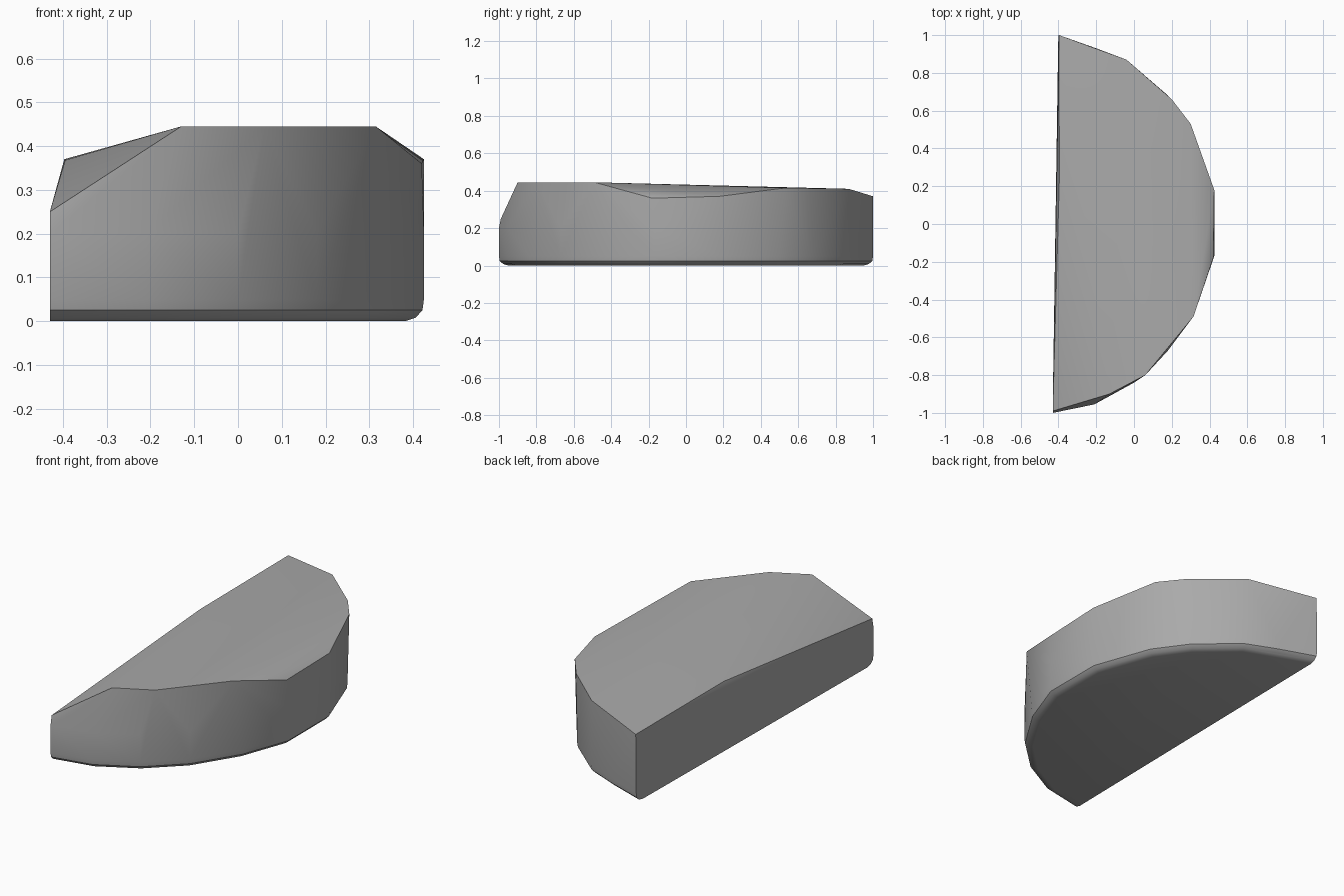
import bpy
import bmesh
import math
from mathutils import Vector

default_cube = bpy.data.objects.get("Cube")
if default_cube:
    bpy.data.objects.remove(default_cube, do_unlink=True)


def flat_material(name, value):
    material = bpy.data.materials.new(name)
    material.use_nodes = True
    colour = (value, value, value, 1)
    material.diffuse_color = colour
    material.node_tree.nodes["Principled BSDF"].inputs["Base Color"].default_value = colour
    return material


# Half-round footprint, running from the front tip round to the back tip
outline = [(-.43, -1), (-.21, -.955), (.0, -.84), (.18, -.67), (.33, -.43), (.425, -.17),
           (.425, .18), (.31, .5), (.18, .68), (-.03, .86), (-.2, .93), (-.4, 1)]

# Chipped upper rim, ending with the kink along the split side
rim = [(-.43, -.99, .25), (-.13, -.9, .445), (.06, -.8, .445), (.315, -.49, .445),
       (.42, -.18, .36), (.425, .18, .37), (.3, .53, .415), (.2, .66, .413),
       (-.04, .87, .41), (-.397, 1, .37), (-.395, .24, .368)]

# Rounded foot as height and inset pairs, then the upright wall
levels = [(0, .05), (.008, .022), (.025, .004), (.05, 0), (.2, 0)]
split_side = Vector((-.43, 0))


def ring(height, inset):
    for corner in outline:
        flat = split_side + (Vector(corner) - split_side) * (1 - inset)
        yield flat.to_3d() + Vector((0, 0, height))


# Stone body: the convex skin around all rings and the rim
bm = bmesh.new()
for height, inset in levels:
    for point in ring(height, inset):
        bm.verts.new(point)
for point in rim:
    bm.verts.new(point)
skin = bmesh.ops.convex_hull(bm, input=bm.verts[:])
unused = set(skin["geom_interior"] + skin["geom_unused"])
bmesh.ops.delete(bm, geom=[item for item in unused if isinstance(item, bmesh.types.BMVert)],
                 context="VERTS")
bmesh.ops.dissolve_limit(bm, angle_limit=math.radians(1), verts=bm.verts[:], edges=bm.edges[:])
bmesh.ops.recalc_face_normals(bm, faces=bm.faces[:])

mesh = bpy.data.meshes.new("split_stone")
bm.to_mesh(mesh)
bm.free()
mesh.materials.append(flat_material("stone grey", .4))
stone = bpy.data.objects.new("split_stone", mesh)
bpy.context.collection.objects.link(stone)

# Soft facets with crisp outer edges
bpy.ops.object.select_all(action="DESELECT")
stone.select_set(True)
bpy.context.view_layer.objects.active = stone
bpy.ops.object.shade_smooth_by_angle(angle=math.radians(30))
